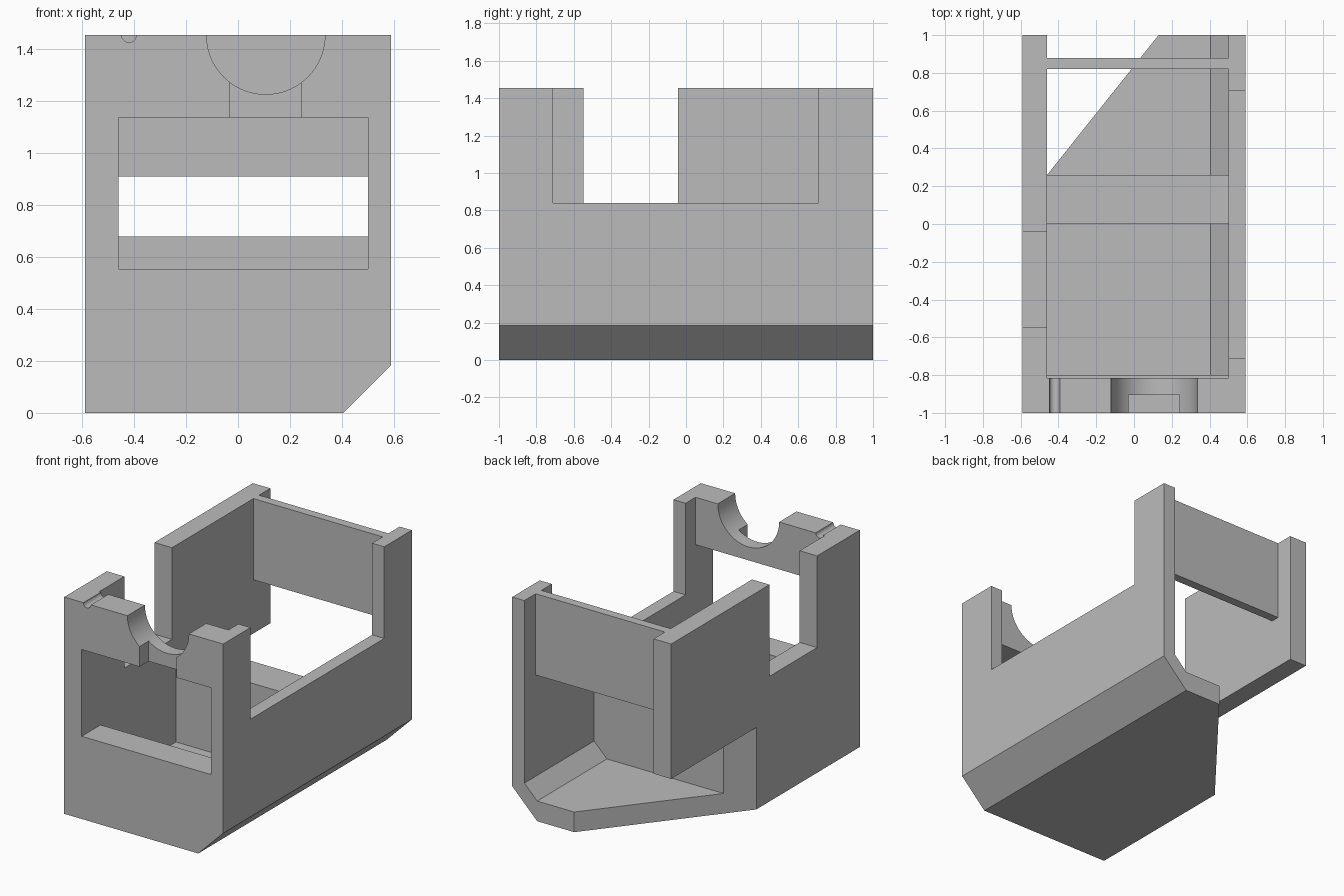
import bpy, bmesh, math

old = bpy.data.objects.get("Cube")
if old:
    bpy.data.objects.remove(old, do_unlink=True)

TOP, OVER = 1.455, 1.7          # rim height, cutter overshoot
XL, XR, CH = -0.46, 0.50, 0.405  # cavity sides, start of the bevelled corner

grey = bpy.data.materials.new("plain grey")
grey.use_nodes = True
grey.diffuse_color = (0.5, 0.5, 0.5, 1)
grey.node_tree.nodes["Principled BSDF"].inputs["Base Color"].default_value = grey.diffuse_color


def prism(name, outline, offset):
    """Closed solid: planar outline swept along offset."""
    bm = bmesh.new()
    face = bm.faces.new([bm.verts.new(p) for p in outline])
    swept = bmesh.ops.extrude_face_region(bm, geom=[face])["geom"]
    verts = [g for g in swept if isinstance(g, bmesh.types.BMVert)]
    bmesh.ops.translate(bm, verts=verts, vec=offset)
    bmesh.ops.recalc_face_normals(bm, faces=bm.faces)
    mesh = bpy.data.meshes.new(name)
    bm.to_mesh(mesh)
    bm.free()
    mesh.materials.append(grey)
    obj = bpy.data.objects.new(name, mesh)
    bpy.context.collection.objects.link(obj)
    return obj


def along_y(name, profile, y0, y1):
    return prism(name, [(x, y0, z) for x, z in profile], (0, y1 - y0, 0))


def box(name, x0, x1, y0, y1, z0, z1):
    return along_y(name, [(x0, z0), (x1, z0), (x1, z1), (x0, z1)], y0, y1)


def cavity(name, y0, y1, top):
    """Inner space with its bevelled floor corner."""
    floor = 0.135
    return along_y(name, [(XL, floor), (CH, floor), (XR, floor + XR - CH),
                          (XR, top), (XL, top)], y0, y1)


def bore(name, x, radius, sides):
    """Round saddle through the front wall at the rim."""
    ring = [(x + radius * math.cos(2 * math.pi * i / sides),
             TOP + radius * math.sin(2 * math.pi * i / sides)) for i in range(sides)]
    return along_y(name, ring, -1.1, -0.7)


# Outer shell with one bevelled lower edge
body = along_y("housing", [(-0.59, 0), (CH, 0), (0.59, 0.185), (0.59, TOP), (-0.59, TOP)], -1, 1)

cutters = [
    # Interior, leaving the cross block and the rear plate standing
    cavity("front_cavity", -0.80, 0.0, OVER),
    cavity("rear_cavity", 0.26, 0.82, OVER),
    cavity("rear_recess", 0.88, 1.1, OVER),
    cavity("under_plate_gap", 0.7, 1.0, 0.91),
    box("upper_cavity", XL, XR, -0.815, 0.6, 0.68, OVER),
    # Front window and the shallow slot above it
    box("front_window", XL, XR, -1.1, -0.5, 0.555, 1.137),
    box("front_slot", -0.03, 0.242, -1.1, -0.905, 1.0, 1.4),
    # Side wall notches
    box("right_notch", -0.7, -0.4, -0.548, -0.043, 0.84, OVER),
    box("left_notch", 0.45, 0.7, -0.71, 0.708, 0.84, OVER),
    # Saddles in the front rim
    bore("large_saddle", 0.107, 0.228, 72),
    bore("small_saddle", -0.42, 0.028, 16),
    # Diagonal cut through the rear floor and lower wall
    prism("diagonal_cut", [(-0.779, -0.14, -0.1), (0.21, 1.1, -0.1), (-0.779, 1.1, -0.1)],
          (0, 0, 0.65)),
]

bpy.ops.object.select_all(action="DESELECT")
bpy.context.view_layer.objects.active = body
body.select_set(True)
for cutter in cutters:
    cutter.hide_render = True
    mod = body.modifiers.new(cutter.name, "BOOLEAN")
    mod.operation = "DIFFERENCE"
    mod.solver = "EXACT"
    mod.object = cutter
    bpy.ops.object.modifier_apply(modifier=mod.name)
    bpy.data.objects.remove(cutter, do_unlink=True)

bpy.ops.object.shade_smooth_by_angle(angle=math.radians(15))
